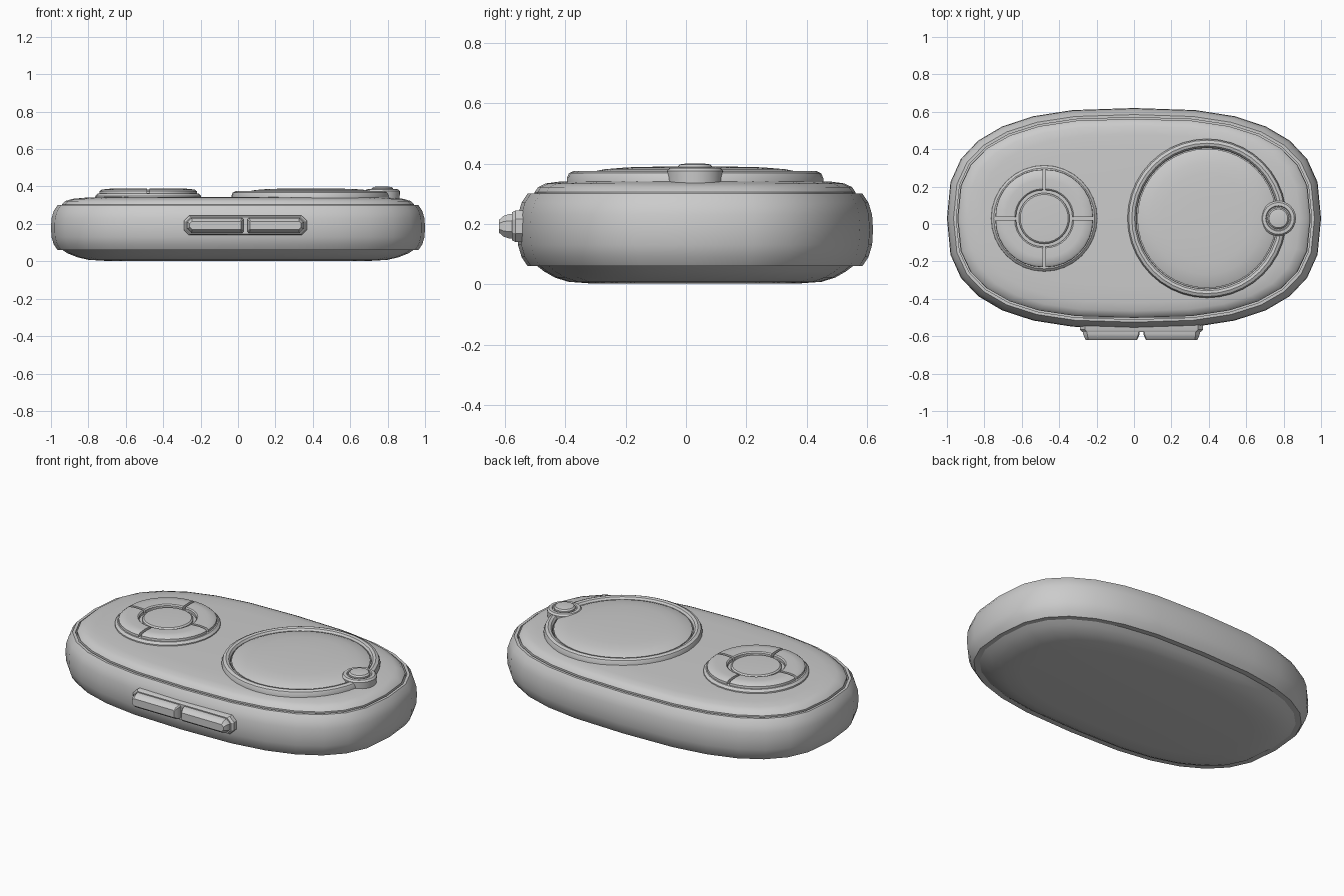
import bpy, bmesh, math
from math import cos, sin, pi

cube = bpy.data.objects.get("Cube")
if cube:
    bpy.data.objects.remove(cube)

grey = bpy.data.materials.new("plain grey")
grey.use_nodes = True
grey.diffuse_color = (0.6, 0.6, 0.6, 1)
grey.node_tree.nodes["Principled BSDF"].inputs["Base Color"].default_value = (0.6, 0.6, 0.6, 1)

MID_Y = 0.03  # the case sits slightly behind centre, the side keys stick out in front


def loft(name, rings, closed=True, caps=True, angle=35):
    """Skin a stack of equal rings of points."""
    bm = bmesh.new()
    rows = [[bm.verts.new(p) for p in ring] for ring in rings]
    n = len(rows[0])
    for a, b in zip(rows, rows[1:]):
        for i in range(n if closed else n - 1):
            j = (i + 1) % n
            bm.faces.new((a[i], a[j], b[j], b[i]))
    if caps:
        bm.faces.new(rows[0][::-1])
        bm.faces.new(rows[-1])
    if not closed:  # end walls of an arc
        bm.faces.new([r[0] for r in rows])
        bm.faces.new([r[-1] for r in rows])
    bmesh.ops.recalc_face_normals(bm, faces=bm.faces)
    mesh = bpy.data.meshes.new(name)
    bm.to_mesh(mesh)
    bm.free()
    mesh.materials.append(grey)
    obj = bpy.data.objects.new(name, mesh)
    bpy.context.collection.objects.link(obj)
    bpy.ops.object.select_all(action="DESELECT")
    obj.select_set(True)
    bpy.context.view_layer.objects.active = obj
    bpy.ops.object.shade_smooth_by_angle(angle=math.radians(angle))
    return obj


def oval(hx, hy, z, n=28, power=2 / 2.7):
    """Squarish oval outline of the case."""
    def bend(v):
        return math.copysign(abs(v) ** power, v) if abs(v) > 1e-6 else 0
    return [(hx * bend(cos(2 * pi * i / n)), MID_Y + hy * bend(sin(2 * pi * i / n)), z)
            for i in range(n)]


def turn(name, x, y, profile, n=32, **kw):
    """Turned part from (radius, height) pairs."""
    return loft(name, [[(x + r * cos(2 * pi * i / n), y + r * sin(2 * pi * i / n), z)
                        for i in range(n)] for r, z in profile], **kw)


# case: base, side band and face plate
loft("base_plate", [oval(*p) for p in (
    (0.70, 0.34, 0.002), (0.80, 0.42, 0.008), (0.86, 0.465, 0.022),
    (0.91, 0.50, 0.042), (0.945, 0.53, 0.065), (0.945, 0.53, 0.1))])
loft("side_band", [oval(*p) for p in (
    (0.93, 0.52, 0.06), (0.965, 0.555, 0.06), (0.985, 0.575, 0.09), (0.997, 0.587, 0.13),
    (1.0, 0.59, 0.18), (0.997, 0.587, 0.23), (0.985, 0.575, 0.27), (0.965, 0.555, 0.30),
    (0.95, 0.54, 0.30), (0.95, 0.54, 0.27))], caps=False)
loft("face_plate", [oval(*p) for p in (
    (0.942, 0.532, 0.25), (0.942, 0.532, 0.305), (0.925, 0.52, 0.322),
    (0.885, 0.495, 0.334), (0.82, 0.45, 0.34), (0.70, 0.36, 0.344))])

# round pad: skirt, four quarter keys and centre key
PAD_X = -0.48
turn("pad_skirt", PAD_X, MID_Y, ((0.285, 0.33), (0.283, 0.35), (0.27, 0.362), (0.25, 0.364)))
key_profile = ((0.254, 0.355), (0.252, 0.375), (0.24, 0.384), (0.20, 0.388),
               (0.15, 0.386), (0.143, 0.38), (0.143, 0.355))
for k, name in enumerate(("back_left", "back_right", "front_right", "front_left")):
    mid = pi / 4 + k * pi / 2
    cx, cy = PAD_X + 0.011 * cos(mid), MID_Y + 0.011 * sin(mid)
    angles = [k * pi / 2 + i * pi / 16 for i in range(9)]
    loft("pad_key_" + name, [[(cx + r * cos(a), cy + r * sin(a), z) for a in angles]
                             for r, z in key_profile], closed=False, caps=False)
turn("pad_centre_key", PAD_X, MID_Y, ((0.136, 0.35), (0.136, 0.374), (0.128, 0.381), (0.09, 0.383)))

# large dial: raised ring and domed disc
DIAL_X = 0.39
turn("dial_ring", DIAL_X, MID_Y, (
    (0.425, 0.33), (0.425, 0.352), (0.418, 0.368), (0.402, 0.375),
    (0.387, 0.371), (0.378, 0.36), (0.377, 0.34)), n=40, caps=False)
turn("dial_disc", DIAL_X, MID_Y, (
    (0.372, 0.34), (0.372, 0.362), (0.35, 0.371), (0.30, 0.381),
    (0.24, 0.386), (0.12, 0.39)), n=40)

# small knob on the rim of the dial
KNOB_X = 0.772
turn("knob_body", KNOB_X, MID_Y, (
    (0.08, 0.325), (0.092, 0.335), (0.094, 0.375), (0.085, 0.385), (0.068, 0.386), (0.064, 0.38)), n=24)
turn("knob_cap", KNOB_X, MID_Y, (
    (0.058, 0.375), (0.058, 0.389), (0.05, 0.397), (0.03, 0.4)), n=24)


# front keys: chamfered bars on a shared frame
def bar(name, x, half_x, layers, left_cut, right_cut):
    def outline(hx, hz, y):
        cut = hz * 0.55
        l, r = cut * left_cut, cut * right_cut
        pts = ((-hx + l, -hz), (hx - r, -hz), (hx, -hz + r), (hx, hz - r),
               (hx - r, hz), (-hx + l, hz), (-hx, hz - l), (-hx, -hz + l))
        return [(x + px, y, 0.192 + pz) for px, pz in pts]
    return loft(name, [outline(half_x - d, hz, y) for d, hz, y in layers], angle=30)


bar("front_key_frame", 0.04, 0.33, (
    (0.0, 0.052, -0.50), (0.0, 0.052, -0.565), (0.012, 0.046, -0.577)), 1, 1)
key_layers = ((0.0, 0.04, -0.55), (0.0, 0.04, -0.588), (0.006, 0.034, -0.605), (0.014, 0.021, -0.62))
bar("front_key_right", -0.121, 0.151, key_layers, 1, 0.3)
bar("front_key_left", 0.201, 0.151, key_layers, 0.3, 1)
